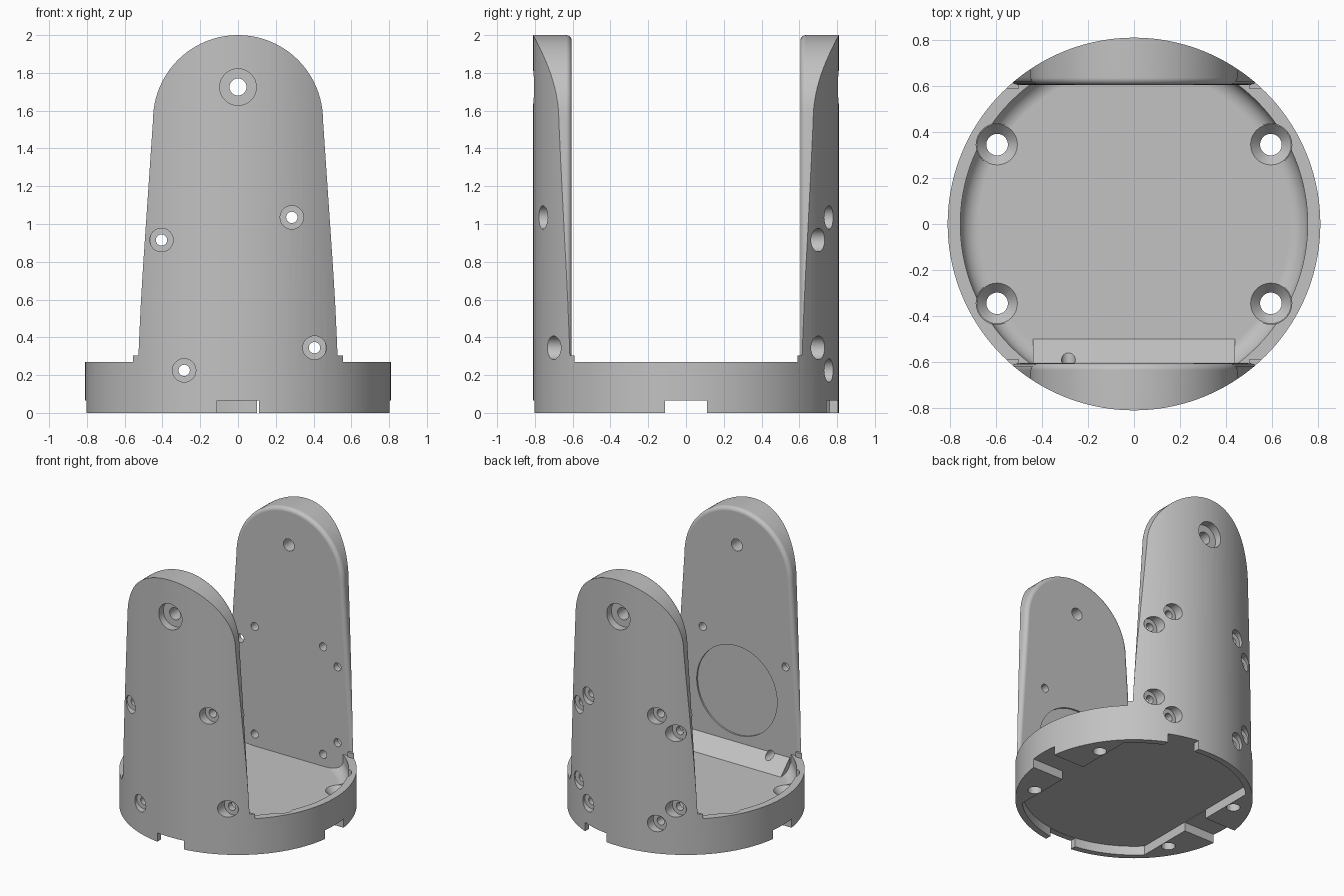
import bpy, bmesh, math
from mathutils import Matrix, Vector

if "Cube" in bpy.data.objects:
    bpy.data.objects.remove(bpy.data.objects["Cube"])

R = 0.81          # outer radius
RIM = 0.27        # top of the base ring
FLOOR = 0.135     # top of the inner floor
FACE = 0.605      # inner face of the uprights

grey = bpy.data.materials.new("plain grey")
grey.use_nodes = True
colour = (0.54, 0.54, 0.54, 1)
grey.diffuse_color = colour
grey.node_tree.nodes["Principled BSDF"].inputs["Base Color"].default_value = colour


def finish(name, bm):
    bmesh.ops.recalc_face_normals(bm, faces=bm.faces)
    mesh = bpy.data.meshes.new(name)
    bm.to_mesh(mesh)
    bm.free()
    mesh.materials.append(grey)
    obj = bpy.data.objects.new(name, mesh)
    bpy.context.collection.objects.link(obj)
    return obj


def box(name, x0, x1, y0, y1, z0, z1):
    bm = bmesh.new()
    bmesh.ops.create_cube(bm, size=1)
    for v in bm.verts:
        v.co = ((x0 + x1) / 2 + v.co.x * (x1 - x0),
                (y0 + y1) / 2 + v.co.y * (y1 - y0),
                (z0 + z1) / 2 + v.co.z * (z1 - z0))
    return finish(name, bm)


def rod(name, start, end, r1, r2=None, segments=32, bevel=0):
    """Cylinder or cone between two points; optionally round the start rim."""
    a, b = Vector(start), Vector(end)
    turn = (b - a).to_track_quat('Z', 'Y').to_matrix().to_4x4()
    bm = bmesh.new()
    bmesh.ops.create_cone(bm, cap_ends=True, segments=segments, radius1=r1,
                          radius2=r1 if r2 is None else r2, depth=(b - a).length,
                          matrix=Matrix.Translation((a + b) / 2) @ turn)
    if bevel:
        cap = min(bm.faces, key=lambda f: (f.calc_center_median() - a).length)
        bmesh.ops.bevel(bm, geom=list(cap.edges), offset=bevel, segments=8,
                        profile=0.5, affect='EDGES')
    return finish(name, bm)


def barrel(name, radius, z0, z1, bevel=0):
    return rod(name, (0, 0, z0), (0, 0, z1), radius, segments=144, bevel=bevel)


def prism(name, outline, shift, bevel=0):
    """Extrude a flat outline by a vector; optionally round its first rim."""
    bm = bmesh.new()
    face = bm.faces.new([bm.verts.new(p) for p in outline])
    rim = list(face.edges)
    ext = bmesh.ops.extrude_face_region(bm, geom=[face], use_keep_orig=True)
    moved = [v for v in ext["geom"] if isinstance(v, bmesh.types.BMVert)]
    bmesh.ops.translate(bm, verts=moved, vec=shift)
    if bevel:
        bmesh.ops.recalc_face_normals(bm, faces=bm.faces)
        bmesh.ops.bevel(bm, geom=rim, offset=bevel, segments=5, profile=0.5,
                        affect='EDGES', clamp_overlap=True)
    return finish(name, bm)


def combine(target, tool, operation):
    mod = target.modifiers.new("combine", 'BOOLEAN')
    mod.operation, mod.solver, mod.object = operation, 'EXACT', tool
    with bpy.context.temp_override(object=target, active_object=target,
                                   selected_objects=[target]):
        bpy.ops.object.modifier_apply(modifier=mod.name)
    bpy.data.objects.remove(tool)


def cut(tool):
    combine(body, tool, 'DIFFERENCE')


# Oversized envelope: base slab, two tapered round-topped uprights, shoulders
envelope = box("envelope", -1, 1, -1, 1, -0.1, RIM)
top_r, top_z = 0.45, 2 - 0.45
outline = [(-0.538, 0.16), (0.538, 0.16), (0.535, 0.3)]
outline += [(top_r * math.cos(a), top_z + top_r * math.sin(a))
            for a in (math.pi * i / 48 for i in range(49))]
outline.append((-0.535, 0.3))
for side in (-1, 1):
    upright = prism("upright", [(x, side * FACE, z) for x, z in outline],
                    (0, side * 0.33, 0), 0.03)
    combine(envelope, upright, 'UNION')
    for s in (-1, 1):
        xs = sorted((s * 0.5, s * 0.556))
        ys = sorted((side * 0.59, side * 0.9))
        combine(envelope, box("shoulder", *xs, *ys, 0.2, 0.305), 'UNION')

# One tall cylinder trimmed to the envelope
body = barrel("yoke_bracket", R, 0, 2.1)
combine(body, envelope, 'INTERSECT')

# Inner pocket with a filleted floor edge, leaving a sloped ledge at the front
pocket = barrel("pocket", 0.755, FLOOR, RIM + 0.002, bevel=0.08)
limit = FACE + 0.001
combine(pocket, box("pocket_limit", -1, 1, -limit, limit, 0, 1), 'INTERSECT')
slope = [(-0.44, -0.415, 0.05), (-0.44, -0.7, 0.05), (-0.44, -0.7, 0.335)]
combine(pocket, prism("ledge", slope, (0.88, 0, 0)), 'DIFFERENCE')
cut(pocket)

# Underside recess with flat sides
recess = barrel("recess", 0.765, -0.1, 0.068)
combine(recess, box("recess_limit", -0.545, 0.545, -1, 1, -1, 1), 'INTERSECT')
cut(recess)

# Notches around the lower rim
for x0, x1, y0, y1 in ((0.5, 1, -0.11, 0.11), (-1, -0.5, -0.11, 0.11),
                       (-0.11, 0.11, -1, -0.7), (0.1, 0.32, 0.65, 1)):
    cut(box("notch", x0, x1, y0, y1, -0.15, 0.066))

# Countersunk floor holes
for x in (-0.595, 0.595):
    for y in (-0.345, 0.345):
        cut(rod("floor_hole", (x, y, -0.1), (x, y, 0.4), 0.047))
        cut(rod("floor_cone", (x, y, 0.08), (x, y, FLOOR + 0.002), 0.038, 0.09))
        cut(rod("floor_sink", (x, y, FLOOR), (x, y, 0.4), 0.091))


def bore(x, z, side, hole, head, depth):
    """Through hole with a counterbore from the outside."""
    seat = math.sqrt(R * R - x * x) - depth
    cut(rod("bolt_hole", (x, side * 0.45, z), (x, side, z), hole))
    cut(rod("bolt_head", (x, side * seat, z), (x, side * 1.1, z), head))


# Upright holes: four on the front, eight on the back
mid = 0.63
near, far = 0.285, 0.405
for x, dz in ((near, far), (-far, near), (far, -near), (-near, -far)):
    bore(x, mid + dz, -1, 0.03, 0.062, 0.05)
    for s in (-1, 1):
        bore(s * x, mid + dz, 1, 0.03, 0.062, 0.05)
for side in (-1, 1):
    bore(0, 1.725, side, 0.045, 0.097, 0.06)

# Shallow round seat on the inside of the front upright
cut(rod("round_seat", (0, -FACE - 0.012, mid), (0, -0.55, mid), 0.335, segments=64))

# Smooth curved walls, flat faces kept flat
bpy.context.view_layer.objects.active = body
body.select_set(True)
bpy.ops.object.shade_smooth_by_angle(angle=math.radians(30))
weighted = body.modifiers.new("flat_faces", 'WEIGHTED_NORMAL')
weighted.keep_sharp = True
